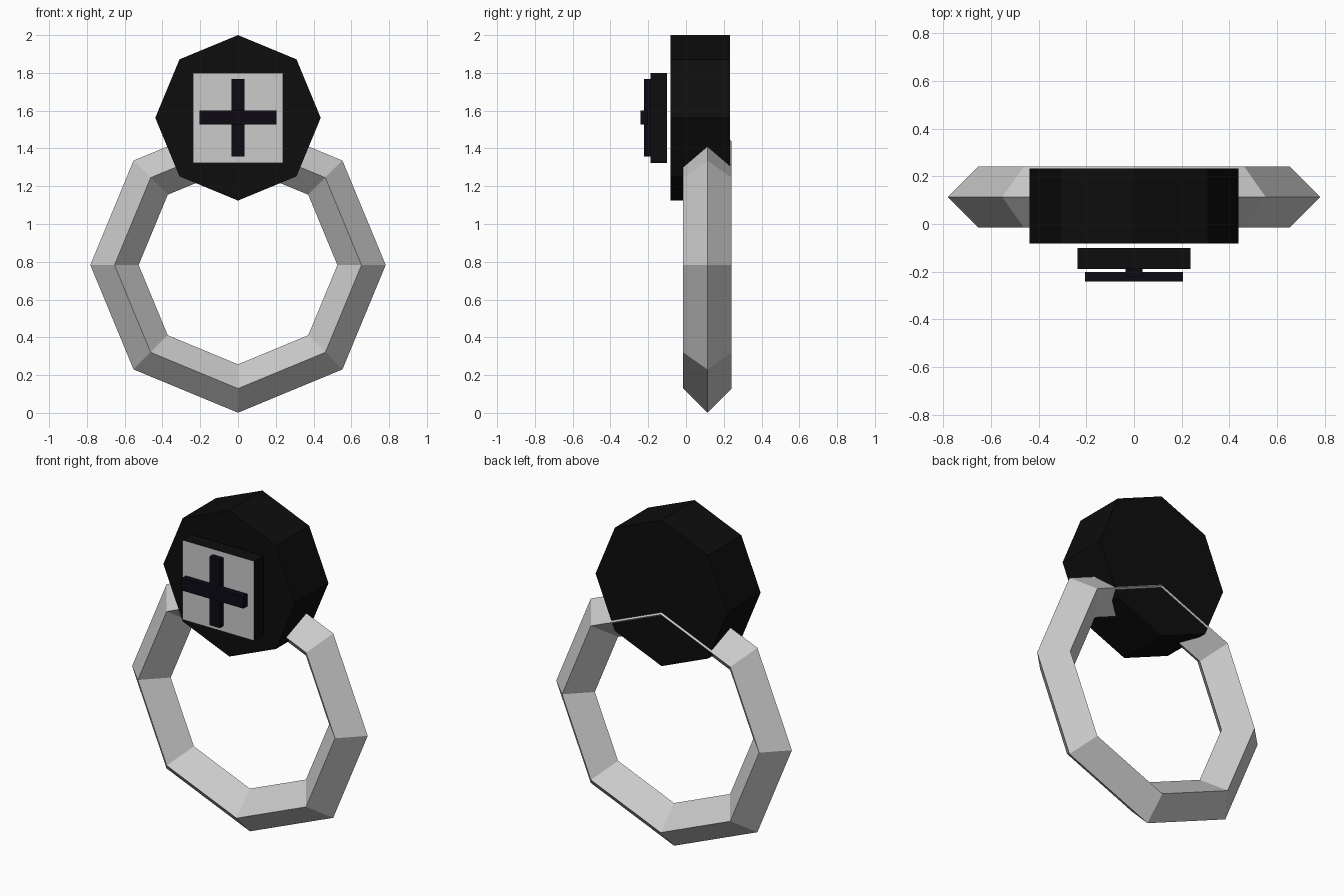
import bpy
from math import pi

if "Cube" in bpy.data.objects:
    bpy.data.objects.remove(bpy.data.objects["Cube"])


def material(name, rgb):
    m = bpy.data.materials.new(name)
    m.diffuse_color = (*rgb, 1)
    m.use_nodes = True
    m.node_tree.nodes["Principled BSDF"].inputs["Base Color"].default_value = m.diffuse_color
    return m


black = material("black", (0.004, 0.004, 0.004))
ink = material("ink", (0.004, 0.003, 0.007))
grey = material("grey", (0.8, 0.8, 0.8))


def box(name, x, y, z, mat):
    """Box from (min, max) pairs on each axis."""
    spans = (x, y, z)
    bpy.ops.mesh.primitive_cube_add(size=1, location=[(a + b) / 2 for a, b in spans])
    o = bpy.context.object
    o.name = name
    o.scale = [b - a for a, b in spans]
    bpy.ops.object.transform_apply(location=False, rotation=False, scale=True)
    o.data.materials.append(mat)
    return o


# Eight-sided band with a diamond cross-section
bpy.ops.mesh.primitive_torus_add(major_segments=8, minor_segments=4,
                                 major_radius=0.654, minor_radius=0.128,
                                 location=(0, 0.113, 0.783), rotation=(pi / 2, 0, 0))
bpy.context.object.name = "ring_band"

# Octagonal head
bpy.ops.mesh.primitive_cylinder_add(vertices=8, radius=0.438, depth=0.314,
                                    location=(0, 0.075, 1.562), rotation=(pi / 2, 0, 0))
head = bpy.context.object
head.name = "ring_head"
head.data.materials.append(black)

# Square plate floating just ahead of the head, grey on its front face only
plate = box("face_plate", (-0.238, 0.238), (-0.188, -0.100), (1.323, 1.80), black)
plate.data.materials.append(grey)
for face in plate.data.polygons:
    if face.normal.y < -0.9:
        face.material_index = 1

# Crossed bars
box("upright_bar", (-0.035, 0.035), (-0.222, -0.182), (1.357, 1.768), ink)
box("cross_bar", (-0.205, 0.205), (-0.242, -0.202), (1.527, 1.60), ink)
